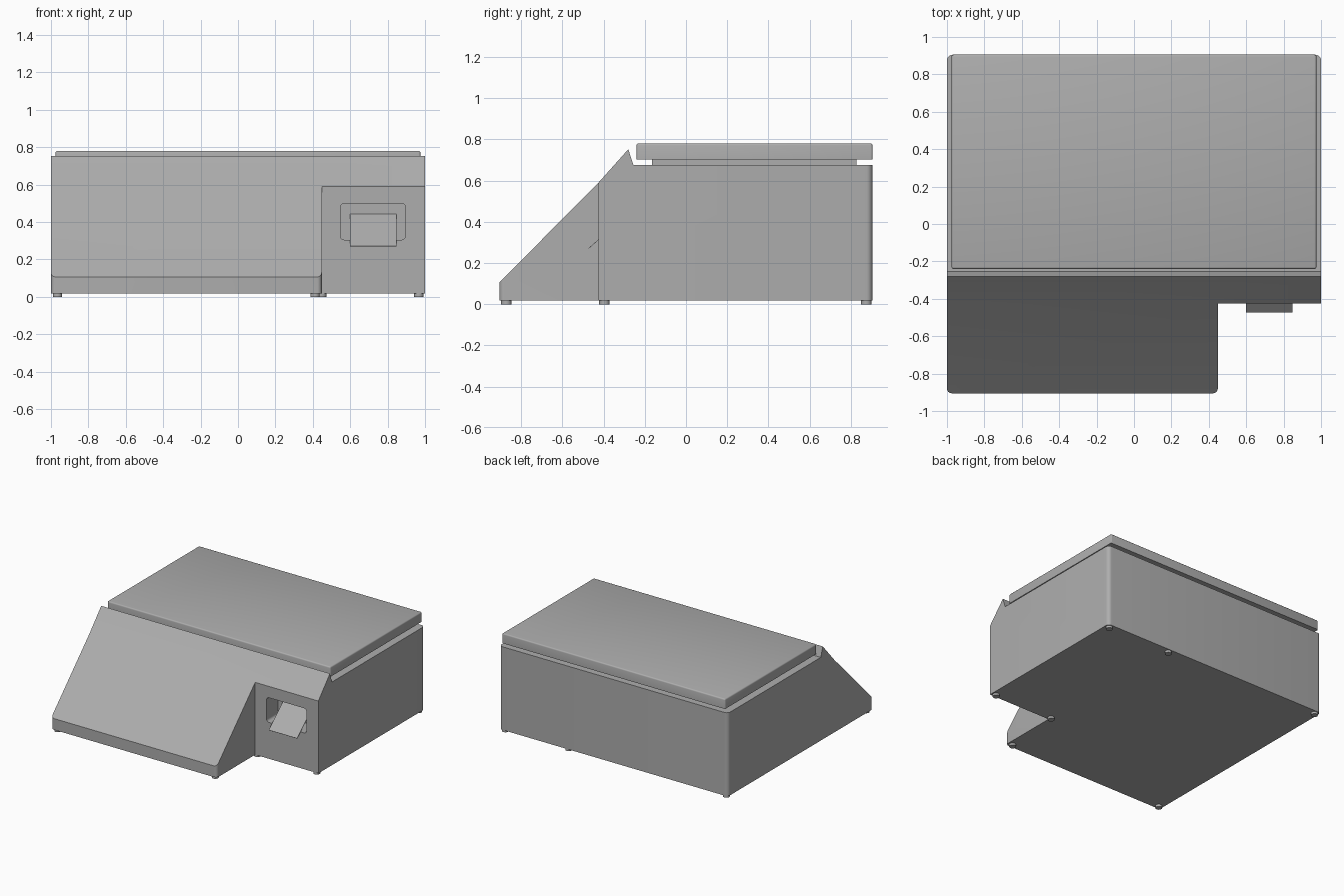
import bpy, bmesh, math
from mathutils import Vector

if "Cube" in bpy.data.objects:
    bpy.data.objects.remove(bpy.data.objects["Cube"])

grey = bpy.data.materials.new('dark_grey')
grey.diffuse_color = (.42, .42, .42, 1)
grey.use_nodes = True
grey.node_tree.nodes["Principled BSDF"].inputs["Base Color"].default_value = grey.diffuse_color


def rounded(pts, radii, steps=6):
    """Polygon outline with chosen right-angle corners rounded."""
    out, n = [], len(pts)
    for i, r in enumerate(radii):
        p = Vector(pts[i])
        if r == 0:
            out.append(p)
            continue
        a = (Vector(pts[i - 1]) - p).normalized() * r
        b = (Vector(pts[(i + 1) % n]) - p).normalized() * r
        for k in range(steps + 1):
            t = k / steps * math.pi / 2
            out.append(p + a * (1 - math.sin(t)) + b * (1 - math.cos(t)))
    return out


def prism(name, outline, axis, lo, hi):
    """Extrude a 2D outline along x, y or z."""
    place = {'x': lambda p, d: (d, p[0], p[1]),
             'y': lambda p, d: (p[0], d, p[1]),
             'z': lambda p, d: (p[0], p[1], d)}[axis]
    bm = bmesh.new()
    a = [bm.verts.new(place(p, lo)) for p in outline]
    b = [bm.verts.new(place(p, hi)) for p in outline]
    bm.faces.new(a)
    bm.faces.new(b[::-1])
    for i in range(len(a)):
        j = (i + 1) % len(a)
        bm.faces.new((a[j], a[i], b[i], b[j]))
    bmesh.ops.recalc_face_normals(bm, faces=bm.faces)
    me = bpy.data.meshes.new(name)
    bm.to_mesh(me)
    bm.free()
    me.materials.append(grey)
    ob = bpy.data.objects.new(name, me)
    bpy.context.collection.objects.link(ob)
    return ob


def activate(ob):
    bpy.ops.object.select_all(action='DESELECT')
    ob.select_set(True)
    bpy.context.view_layer.objects.active = ob


def boolean(ob, tool, op):
    tool.hide_render = True
    m = ob.modifiers.new(op, 'BOOLEAN')
    m.operation, m.object, m.solver = op, tool, 'EXACT'
    activate(ob)
    bpy.ops.object.modifier_apply(modifier=m.name)
    bpy.data.objects.remove(tool)


def smooth(ob):
    activate(ob)
    bpy.ops.object.shade_smooth_by_angle(angle=math.radians(30))


def box(name, x, y, z):
    return prism(name, [(x[0], y[0]), (x[1], y[0]), (x[1], y[1]), (x[0], y[1])], 'z', *z)


# housing: L-shaped plan cut to the sloped side profile
plan = [(-1, -.905), (.448, -.905), (.448, -.425), (1, -.425), (1, .905), (-1, .905)]
body = prism('housing', rounded(plan, [.025, .025, 0, 0, .03, .03]), 'z', .018, .9)
profile = [(-1.1, -.1), (-1.1, -.09), (-.425, .59), (-.28, .752), (-.255, .675),
           (1.1, .675), (1.1, -.1)]
boolean(body, prism('side_profile_cutter', profile, 'x', -1.2, 1.2), 'INTERSECT')

# label printer opening
window = [(.548, .305), (.895, .305), (.895, .5), (.548, .5)]
boolean(body, prism('window_cutter', rounded(window, [.02] * 4), 'y', -.6, -.28), 'DIFFERENCE')
smooth(body)

# paper label sloping out of the opening
label = [(-.472, .27), (-.272, .448), (-.273, .45), (-.473, .272)]
prism('paper_label', label, 'x', .6, .848)

# weighing platter with softened top edges, and the support under it
box('platter_support', (-.9, .9), (-.165, .828), (.67, .705))
platter = box('platter', (-.975, .975), (-.24, .905), (.703, .781))
bm = bmesh.new()
bm.from_mesh(platter.data)
soft = [e for e in bm.edges if max(v.co.z for v in e.verts) > .78]
bmesh.ops.bevel(bm, geom=soft, offset=.01, segments=3, profile=.5, affect='EDGES')
bm.to_mesh(platter.data)
bm.free()
smooth(platter)

# feet
circle = [(math.cos(i * math.pi / 12) * .025, math.sin(i * math.pi / 12) * .025) for i in range(24)]
spots = [(-.965, -.872), (.412, -.872), (.448, -.396), (.967, -.396),
         (.967, .875), (.412, .875), (-.965, .875)]
for i, (x, y) in enumerate(spots):
    smooth(prism(f'foot_{i + 1}', [(x + u, y + v) for u, v in circle], 'z', 0, .022))
